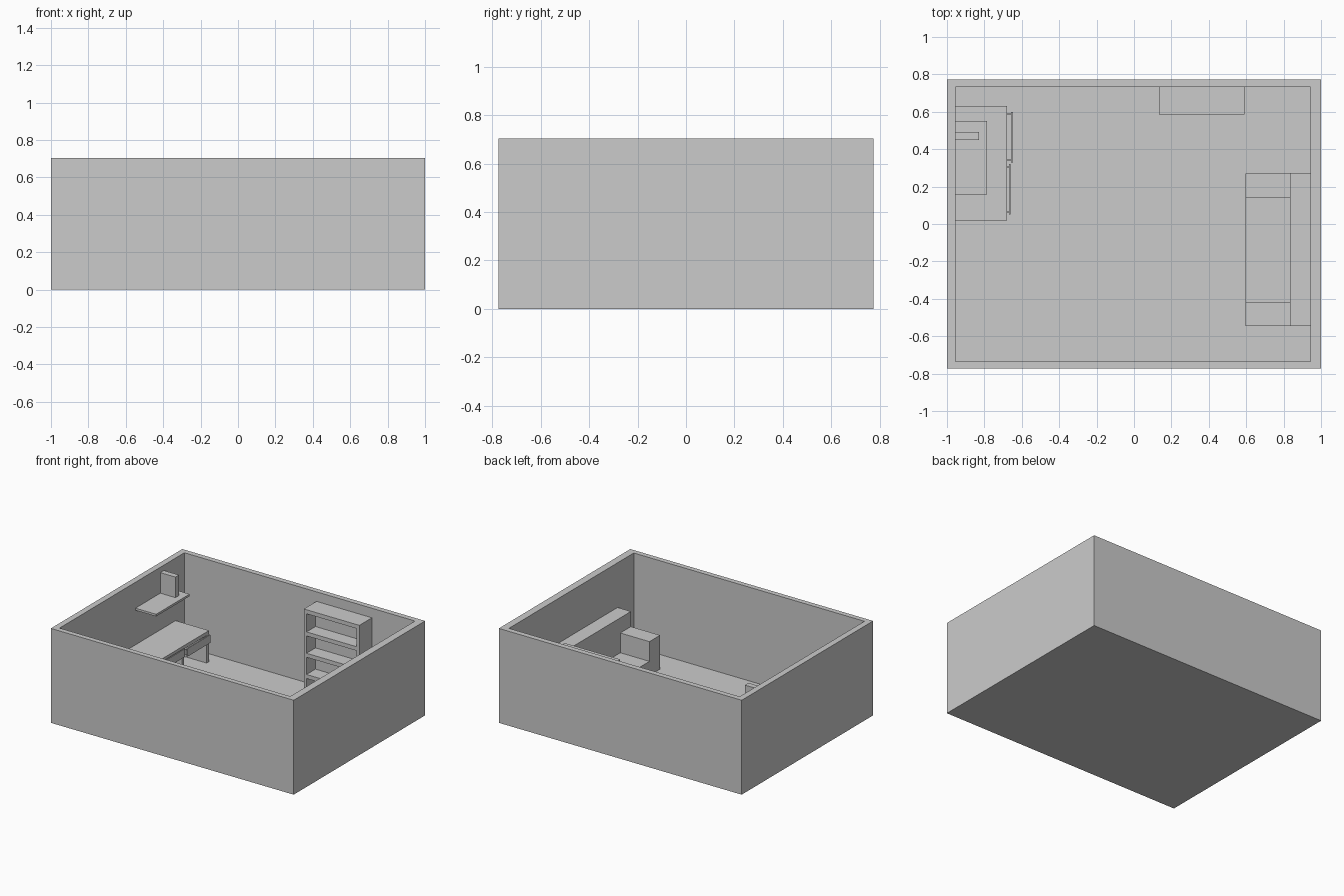
import bpy, bmesh
from mathutils import Vector, Matrix

if "Cube" in bpy.data.objects:
    bpy.data.objects.remove(bpy.data.objects["Cube"])


def box(name, x, y, z):
    """Axis-aligned box from (min, max) pairs."""
    bm = bmesh.new()
    bmesh.ops.create_cube(bm, size=1)
    size = Vector((x[1] - x[0], y[1] - y[0], z[1] - z[0]))
    mid = Vector((sum(x) / 2, sum(y) / 2, sum(z) / 2))
    bmesh.ops.scale(bm, vec=size, verts=bm.verts)
    bmesh.ops.translate(bm, vec=mid, verts=bm.verts)
    mesh = bpy.data.meshes.new(name)
    bm.to_mesh(mesh)
    bm.free()
    obj = bpy.data.objects.new(name, mesh)
    bpy.context.collection.objects.link(obj)
    return obj


# Room shell: thin floor and four walls, open at the top
room = box("room_shell", (-1, 1), (-0.773, 0.773), (0, 0.703))
cutter = box("room_cutter", (-0.955, 0.945), (-0.735, 0.733), (0.005, 0.9))
cutter.hide_render = True
cutter.hide_set(True)
cut = room.modifiers.new("hollow", 'BOOLEAN')
cut.operation = 'DIFFERENCE'
cut.solver = 'EXACT'
cut.object = cutter

FLOOR = 0.005

# Desk against the left wall
DX = (-0.955, -0.68)
box("desk_top", DX, (0.02, 0.63), (0.21, 0.237))
for name, y in (("left", (0.02, 0.048)), ("middle", (0.314, 0.338)), ("right", (0.602, 0.63))):
    box("desk_panel_" + name, DX, y, (FLOOR, 0.21))


def drawer(name, front, y0, y1):
    """Open tray with a slightly wider front board."""
    x = (front - 0.24, front - 0.009)
    box(name + "_front", (front - 0.009, front), (y0, y1), (0.165, 0.225))
    a, b = y0 + 0.01, y1 - 0.01
    box(name + "_bottom", x, (a, b), (0.168, 0.176))
    for side, s in (("near", (a, a + 0.008)), ("far", (b - 0.008, b))):
        box(f"{name}_{side}_side", x, s, (0.176, 0.208))


# Two drawers pulled out by different amounts
drawer("left_drawer", -0.66, 0.05, 0.32)
drawer("right_drawer", -0.648, 0.33, 0.60)

# Wall shelf with an upright book
box("wall_shelf", (-0.955, -0.785), (0.158, 0.552), (0.494, 0.51))
box("book", (-0.955, -0.83), (0.45, 0.492), (0.51, 0.663))

# Bookcase against the back wall
BX, BY = (0.133, 0.59), (0.585, 0.733)
box("bookcase_back", BX, (0.69, BY[1]), (FLOOR, 0.632))
box("bookcase_left_side", (BX[0], BX[0] + 0.022), (BY[0], 0.69), (FLOOR, 0.632))
box("bookcase_right_side", (BX[1] - 0.022, BX[1]), (BY[0], 0.69), (FLOOR, 0.632))
for i, (z0, z1) in enumerate(((FLOOR, 0.02), (0.12, 0.15), (0.278, 0.308), (0.437, 0.467), (0.602, 0.632))):
    box(f"bookcase_shelf_{i}", (BX[0] + 0.022, BX[1] - 0.022), (BY[0], 0.69), (z0, z1))

# Sofa against the right wall
box("sofa_back", (0.835, 0.945), (-0.545, 0.272), (FLOOR, 0.37))
box("sofa_seat", (0.595, 0.835), (-0.42, 0.14), (FLOOR, 0.11))
for name, y in (("front", (-0.545, -0.42)), ("rear", (0.14, 0.27))):
    box(f"sofa_{name}_arm", (0.595, 0.835), y, (FLOOR, 0.257))
